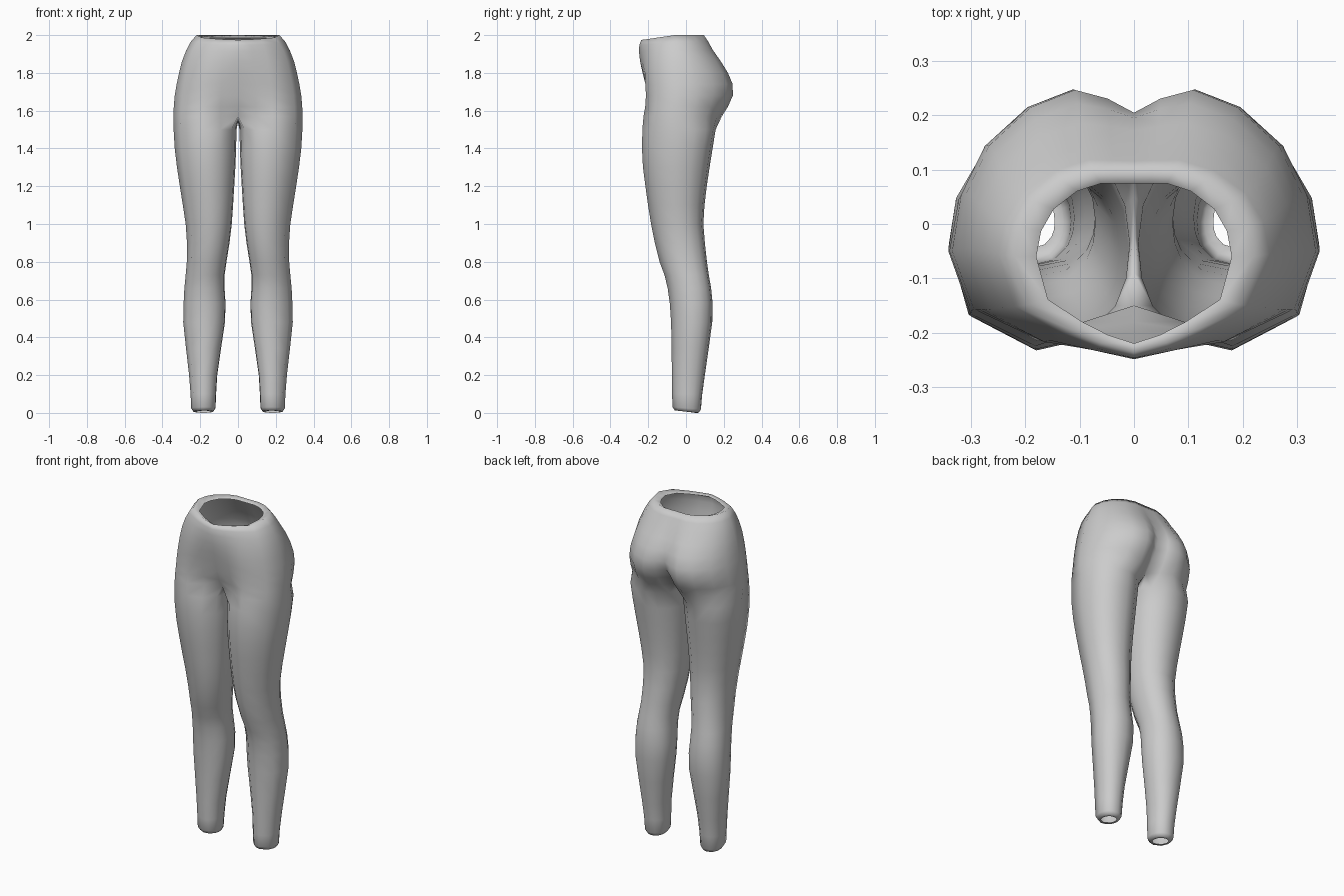
import bpy
import bmesh
import math

cube = bpy.data.objects.get("Cube")
if cube:
    bpy.data.objects.remove(cube, do_unlink=True)

# Pelvis rows from waist hole down to hip:
# z, half width, front centre y, front thigh y, widest y, back lobe y, back centre y
PELVIS = [
    (1.985, .180, -.220, -.180, -.060, .075, .075),
    (2.000, .220, -.236, -.194, -.060, .095, .094),
    (1.965, .250, -.247, -.202, -.055, .118, .116),
    (1.920, .274, -.249, -.208, -.050, .143, .138),
    (1.860, .297, -.243, -.214, -.045, .185, .172),
    (1.800, .312, -.230, -.217, -.045, .222, .195),
    (1.740, .325, -.215, -.215, -.045, .247, .205),
    (1.680, .335, -.200, -.212, -.050, .248, .185),
    (1.620, .340, -.180, -.216, -.050, .222, .140),
    (1.570, .342, -.150, -.225, -.050, .190, .100),
]
# Leg rows: z, inner x, outer x, front y, back y
LEG = [
    (1.50, .008, .341, -.231, .157),
    (1.40, .010, .335, -.233, .141),
    (1.30, .014, .323, -.228, .125),
    (1.20, .020, .308, -.215, .110),
    (1.10, .026, .292, -.201, .098),
    (1.00, .033, .277, -.185, .092),
    (0.90, .045, .270, -.165, .100),
    (0.80, .061, .271, -.140, .111),
    (0.73, .071, .277, -.114, .121),
    (0.66, .071, .284, -.097, .133),
    (0.58, .066, .288, -.086, .141),
    (0.48, .069, .290, -.079, .139),
    (0.34, .090, .275, -.076, .120),
    (0.20, .110, .259, -.075, .100),
    (0.10, .116, .251, -.074, .086),
    (0.025, .119, .248, -.071, .079),
    (0.007, .130, .236, -.060, .068),
    (0.006, .146, .221, -.043, .052),
]
# Share of half width for each point from front centre round to back centre
X_SHARE = (0, .27, .53, .88, 1, .95, .82, .585, .335, .15, 0)
LEG_ANGLES = (-146, -118, -88, -40, 0, 24, 46, 68, 92, 115, 140, 160, 180, -163)


def pelvis_points(z, w, fc, fl, ym, bl, bc):
    """Half ring on the +x side, with the waistband dipping at the front."""
    ys = [fc, fl + (fc - fl) * .6, fl, ym + (fl - ym) * .66, ym]
    ys += [ym + (bl - ym) * t for t in (.35, .65, .89, 1)]
    ys += [bc + (bl - bc) * .62, bc]
    rise = max(0, (z - 1.9) / .1)
    return [(w * s, y, z - .025 * rise * min(1, max(0, (ym - y) / .17)))
            for s, y in zip(X_SHARE, ys)]


def leg_points(z, xi, xo, yf, yb):
    """Closed, slightly squared oval, with the cuff dipping at the back."""
    cx, cy, rx, ry = (xi + xo) / 2, (yf + yb) / 2, (xo - xi) / 2, (yb - yf) / 2
    pts = []
    for a in LEG_ANGLES:
        c, s = math.cos(math.radians(a)), math.sin(math.radians(a))
        x = cx + rx * math.copysign(abs(c) ** .92, c)
        y = cy + ry * math.copysign(abs(s) ** .92, s)
        dip = .006 * (y - cy) / ry if z < .05 else 0
        pts.append((x, y, max(0, z - dip)))
    return pts


def bridge(bm, upper, lower, closed):
    n = len(upper)
    for i in range(n if closed else n - 1):
        j = (i + 1) % n
        bm.faces.new((upper[i], lower[i], lower[j], upper[j]))


bm = bmesh.new()


def add_row(points):
    return [bm.verts.new(p) for p in points]


# Hips and waistband
rows = [add_row(pelvis_points(*r)) for r in PELVIS]
for up, low in zip(rows, rows[1:]):
    bridge(bm, up, low, False)

# Crotch seam closes the last half ring into the top of the leg
seam = add_row([(0, .05, 1.552), (0, -.02, 1.54), (0, -.09, 1.548)])
legs = [rows[-1] + seam] + [add_row(leg_points(*r)) for r in LEG]
for up, low in zip(legs, legs[1:]):
    bridge(bm, up, low, True)

# Settle the cuff on the ground plane
lowest = min(v.co.z for v in bm.verts)
for v in bm.verts:
    if v.co.z < .05:
        v.co.z -= lowest

mesh = bpy.data.meshes.new("leggings")
bm.to_mesh(mesh)
bm.free()
leggings = bpy.data.objects.new("leggings", mesh)
bpy.context.collection.objects.link(leggings)
mesh.shade_smooth()

# Second leg
mirror = leggings.modifiers.new("mirror", 'MIRROR')
mirror.use_clip = True
mirror.merge_threshold = .001

# Plain grey cloth
grey = bpy.data.materials.new("grey cloth")
grey.use_nodes = True
colour = (.6, .6, .6, 1)
grey.diffuse_color = colour
grey.node_tree.nodes["Principled BSDF"].inputs["Base Color"].default_value = colour
mesh.materials.append(grey)
